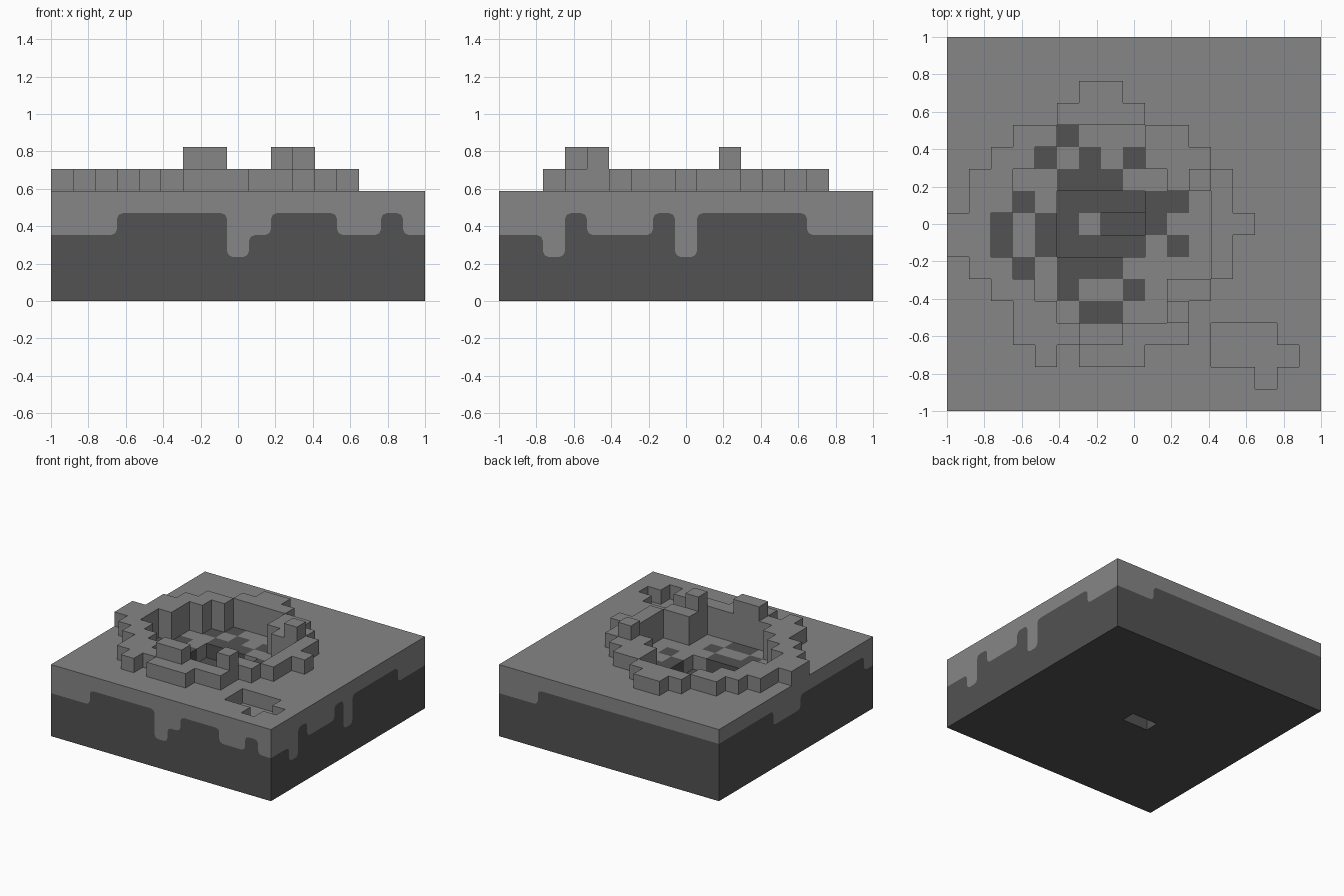
import bpy, bmesh, math
from mathutils import Matrix, Vector

cube = bpy.data.objects.get("Cube")
if cube:
    bpy.data.objects.remove(cube, do_unlink=True)

N = 17              # blocks along each side
S = 2 / N           # block size
HALF = N / 2
GROUND = 5          # blocks of plain ground height
MIDDLE = 7          # column just right of the crater's centre line


def material(name, value):
    m = bpy.data.materials.new(name)
    m.use_nodes = True
    colour = (value, value, value, 1)
    m.diffuse_color = colour
    m.node_tree.nodes["Principled BSDF"].inputs["Base Color"].default_value = colour
    return m


MATERIALS = [material("light grey dust", 0.24), material("dark grey rock", 0.084)]
LIGHT, DARK = range(2)

HEIGHT = {"peak": 7, "rim": 6, "ground": GROUND, "dusty shelf": 4,
          "rocky shelf": 4, "dusty floor": 3, "rocky floor": 3, "pit": 2}
plan = {(i, j): "ground" for i in range(N) for j in range(N)}


def fill(kind, *spans):
    """Set blocks from (first column, last column, row) spans."""
    for first, last, row in spans:
        for i in range(first, last + 1):
            plan[i, row] = kind


def disc(kind, first_row, half_widths):
    """Set a rounded area from its half width in each row, front to back."""
    for n, w in enumerate(half_widths):
        fill(kind, (MIDDLE - w, MIDDLE + w - 1, first_row + n))


# Crater rim, with its broken outer edge
disc("rim", 3, (4, 4, 5, 6, 7, 7, 6, 6, 5, 4, 2, 1))
fill("rim", (4, 4, 2), (6, 8, 2))
fill("ground", (13, 13, 7))

# Shelf inside the rim, and the small hollow in the front corner
disc("dusty shelf", 4, (2, 3, 4, 5, 5, 4, 4, 3, 2))
fill("dusty shelf", (9, 9, 4), (11, 11, 6), (11, 11, 9))
fill("dusty shelf", (12, 14, 3), (12, 15, 2), (14, 14, 1))
fill("rim", (10, 10, 10), (9, 9, 11))
fill("peak", (6, 7, 3), (10, 10, 4), (11, 11, 10))

# Bare rock showing through the shelf
fill("rocky shelf", (6, 7, 4), (5, 5, 5), (8, 8, 5), (3, 3, 6), (5, 7, 6),
     (2, 2, 7), (4, 4, 7), (10, 10, 7), (2, 2, 8), (4, 4, 8), (9, 9, 8),
     (3, 3, 9), (9, 10, 9), (5, 7, 10), (4, 4, 11), (6, 6, 11), (8, 8, 11),
     (5, 5, 12))

# Crater floor
fill("rocky floor", (5, 8, 7), (5, 8, 8), (5, 8, 9))
fill("dusty floor", (6, 6, 8))
fill("pit", (7, 8, 8))


def solid(i, j, k):
    if (i, j) not in plan or k < 0:
        return False
    notch = k == 0 and plan[i, j] == "pit"      # opening in the underside
    return k < HEIGHT[plan[i, j]] and not notch


def block_colour(kind, k):
    if kind == "dusty floor" and k == 2:
        return LIGHT
    return DARK if k < 3 or (kind == "rocky shelf" and k == 3) else LIGHT


def finish(bm, name):
    bmesh.ops.remove_doubles(bm, verts=bm.verts, dist=0.0001)
    mesh = bpy.data.meshes.new(name)
    bm.to_mesh(mesh)
    bm.free()
    for m in MATERIALS:
        mesh.materials.append(m)
    bpy.context.collection.objects.link(bpy.data.objects.new(name, mesh))


# Stepped crater ground: only the exposed block faces
bm = bmesh.new()
AXES = [Vector(v) for v in ((1, 0, 0), (0, 1, 0), (0, 0, 1))]
for (i, j), kind in plan.items():
    for k in range(HEIGHT[kind]):
        if not solid(i, j, k):
            continue
        centre = Vector((i + 0.5 - HALF, j + 0.5 - HALF, k + 0.5))
        for a in range(3):
            for sign in (-1, 1):
                n = AXES[a] * sign
                ni, nj = i + int(n.x), j + int(n.y)
                if solid(ni, nj, k + int(n.z)):
                    continue
                if (ni, nj) not in plan and k < GROUND:
                    continue                    # the layered sides go here
                u, v = AXES[(a + 1) % 3] * sign, AXES[(a + 2) % 3]
                corners = [centre + (n + u * p + v * q) / 2
                           for p, q in ((-1, -1), (1, -1), (1, 1), (-1, 1))]
                face = bm.faces.new([bm.verts.new(c * S) for c in corners])
                face.material_index = block_colour(kind, k)
finish(bm, "crater_ground")


def drip_line(runs, r=0.27):
    """Stepped line with softened corners from (block count, level) runs."""
    u, z = 0, runs[0][1]
    pts = [(0, z)]
    for n, (count, level) in enumerate(runs):
        if n:
            s = r if level > z else -r
            pts += [(u - r, z), (u - r * 0.3, z + s * 0.3), (u, z + s),
                    (u, level - s), (u + r * 0.3, level - s * 0.3), (u + r, level)]
        u, z = u + count, level
    return pts + [(N, z)]


# Layered sides: dust dripping over rock
SIDES = {
    "front": [(3, 3), (5, 4), (1, 2), (1, 3), (3, 4), (2, 3), (1, 4), (1, 3)],
    "left": [(2, 3), (1, 2), (1, 4), (3, 3), (1, 4), (1, 2), (5, 4), (3, 3)],
    "back": [(3, 3), (14, 4)],
    "right": [(6, 4), (3, 3), (7, 4), (1, 3)],
}
for turn, (side, runs) in enumerate(SIDES.items()):
    line = drip_line(runs)
    rotation = Matrix.Rotation(turn * math.pi / 2, 3, "Z")
    bm = bmesh.new()
    outlines = [(LIGHT, line + [(N, GROUND), (0, GROUND)]),
                (DARK, [(0, 0), (N, 0)] + line[::-1])]
    for colour, outline in outlines:
        verts = [bm.verts.new(rotation @ Vector((u - HALF, -HALF, z)) * S)
                 for u, z in outline]
        bm.faces.new(verts).material_index = colour
    finish(bm, side + "_layers")
